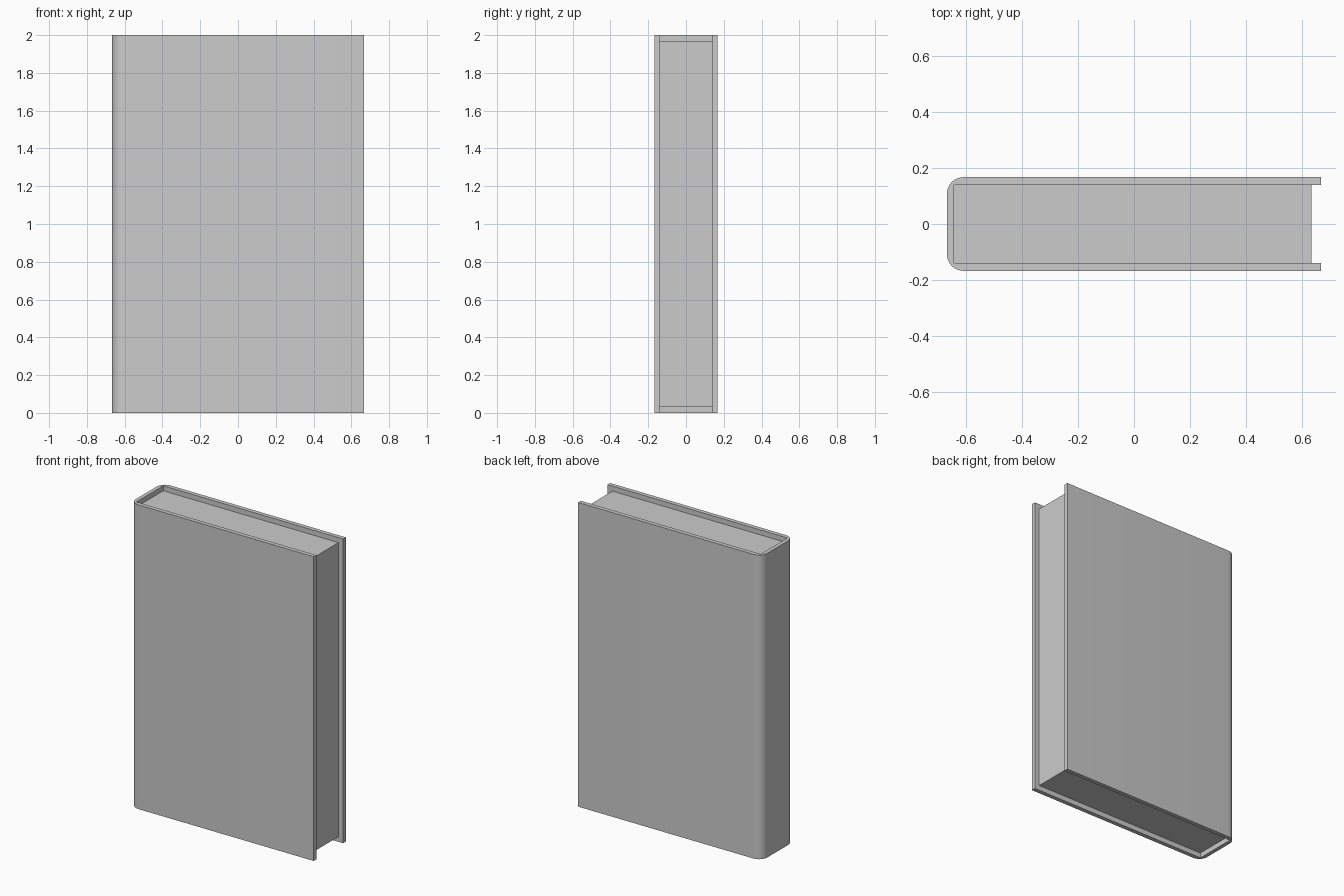
import bpy, bmesh
from math import pi, sin, cos, radians

if "Cube" in bpy.data.objects:
    bpy.data.objects.remove(bpy.data.objects["Cube"])

L, W, H = 0.667, 0.167, 2.0      # half length, half thickness, height
INNER_X, INNER_Y = -0.641, 0.139  # inside of the cover
R, SEG = 0.06, 8                  # rounded spine corners


def prism(name, outline, z0, z1):
    bm = bmesh.new()
    face = bm.faces.new([bm.verts.new((x, y, z0)) for x, y in outline])
    top = bmesh.ops.extrude_face_region(bm, geom=[face])["geom"]
    bmesh.ops.translate(bm, vec=(0, 0, z1 - z0),
                        verts=[v for v in top if isinstance(v, bmesh.types.BMVert)])
    bmesh.ops.recalc_face_normals(bm, faces=bm.faces)
    mesh = bpy.data.meshes.new(name)
    bm.to_mesh(mesh)
    bm.free()
    obj = bpy.data.objects.new(name, mesh)
    bpy.context.collection.objects.link(obj)
    return obj


# Cover: U-shaped profile, rounded outside at the spine, square inside
half = [(INNER_X, INNER_Y), (L, INNER_Y), (L, W)]
half += [(-L + R - R * sin(a), W - R + R * cos(a))
         for a in (pi / 2 * i / SEG for i in range(SEG + 1))]
inner, outer = half[:1], half[1:]
mirror = lambda pts: [(x, -y) for x, y in reversed(pts)]
cover = prism("cover", inner + outer + mirror(outer) + mirror(inner), 0, H)

bpy.context.view_layer.objects.active = cover
cover.select_set(True)
bpy.ops.object.shade_smooth_by_angle(angle=radians(30))

# Page block, set back from the cover edges
prism("page_block", [(INNER_X, -INNER_Y), (0.633, -INNER_Y),
                     (0.633, INNER_Y), (INNER_X, INNER_Y)], 0.033, H - 0.033)
